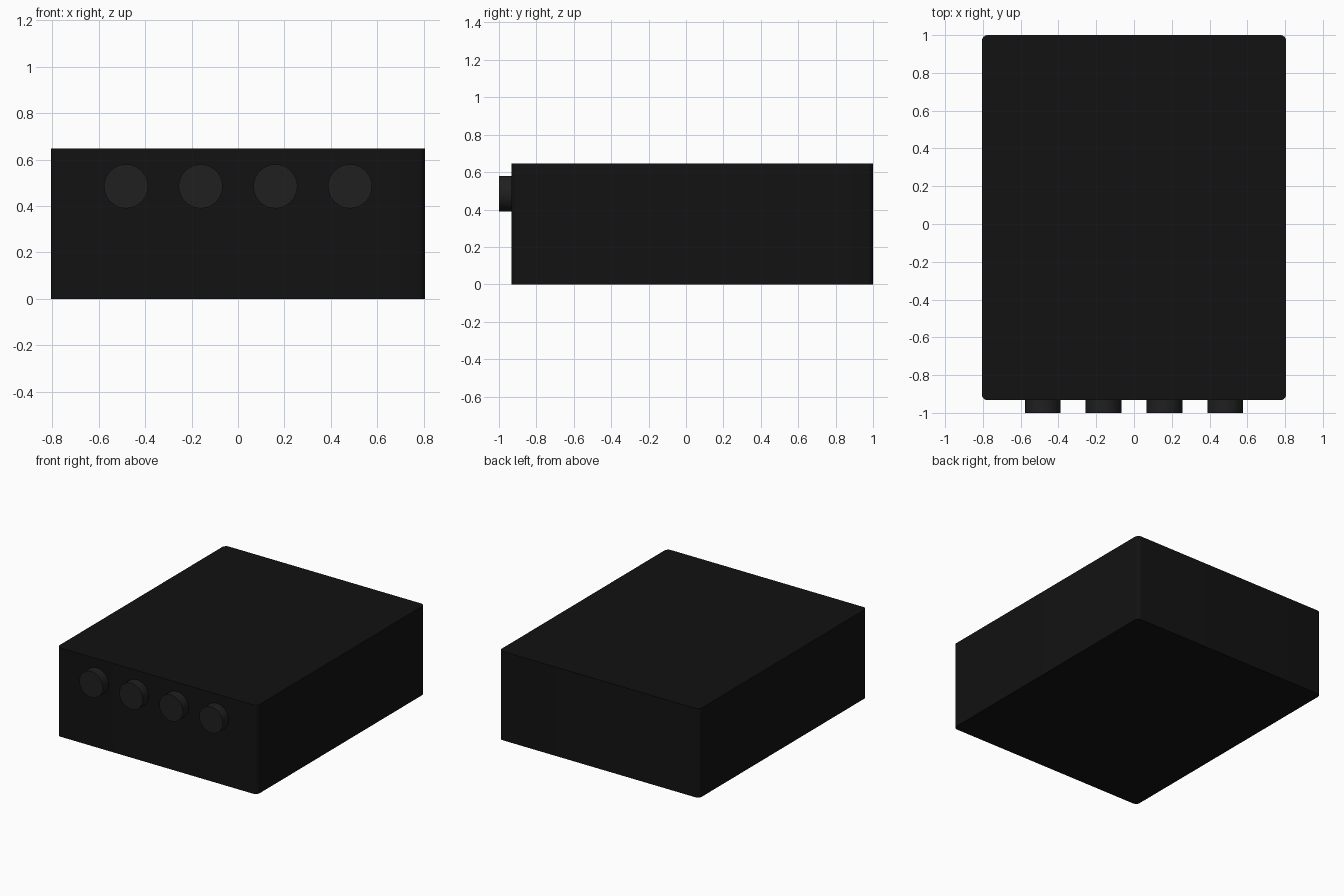
import bpy, bmesh, math

if "Cube" in bpy.data.objects:
    bpy.data.objects.remove(bpy.data.objects["Cube"])

def material(name, c):
    m = bpy.data.materials.new(name)
    m.diffuse_color = (c, c, c, 1)
    m.use_nodes = True
    m.node_tree.nodes["Principled BSDF"].inputs["Base Color"].default_value = m.diffuse_color
    return m

case_mat = material("case_black", 0.006)
knob_mat = material("knob_charcoal", 0.014)

def finish(obj, mat):
    obj.data.materials.append(mat)
    bpy.ops.object.select_all(action='DESELECT')
    obj.select_set(True)
    bpy.context.view_layer.objects.active = obj
    bpy.ops.object.shade_smooth_by_angle(angle=math.radians(35))

# Case: box with rounded vertical corners and crisp top and bottom
X, Y0, Y1, H = 0.806, -0.933, 1.0, 0.647
bm = bmesh.new()
bmesh.ops.create_cube(bm, size=1)
for v in bm.verts:
    v.co = (v.co.x * 2 * X, (Y0 + Y1) / 2 + v.co.y * (Y1 - Y0), (v.co.z + 0.5) * H)
upright = [e for e in bm.edges if abs(e.verts[0].co.z - e.verts[1].co.z) > 0.1]
bmesh.ops.bevel(bm, geom=upright, offset=0.032, offset_type='OFFSET',
                segments=6, profile=0.5, affect='EDGES')
mesh = bpy.data.meshes.new("case")
bm.to_mesh(mesh)
bm.free()
case = bpy.data.objects.new("case", mesh)
bpy.context.collection.objects.link(case)
finish(case, case_mat)

# Row of four round knobs on the front
for i in range(4):
    bpy.ops.mesh.primitive_cylinder_add(
        vertices=48, radius=0.095, depth=0.077,
        location=((i - 1.5) * 0.322, -0.9615, 0.485),
        rotation=(math.pi / 2, 0, 0))
    knob = bpy.context.object
    knob.name = f"knob_{i + 1}"
    finish(knob, knob_mat)
